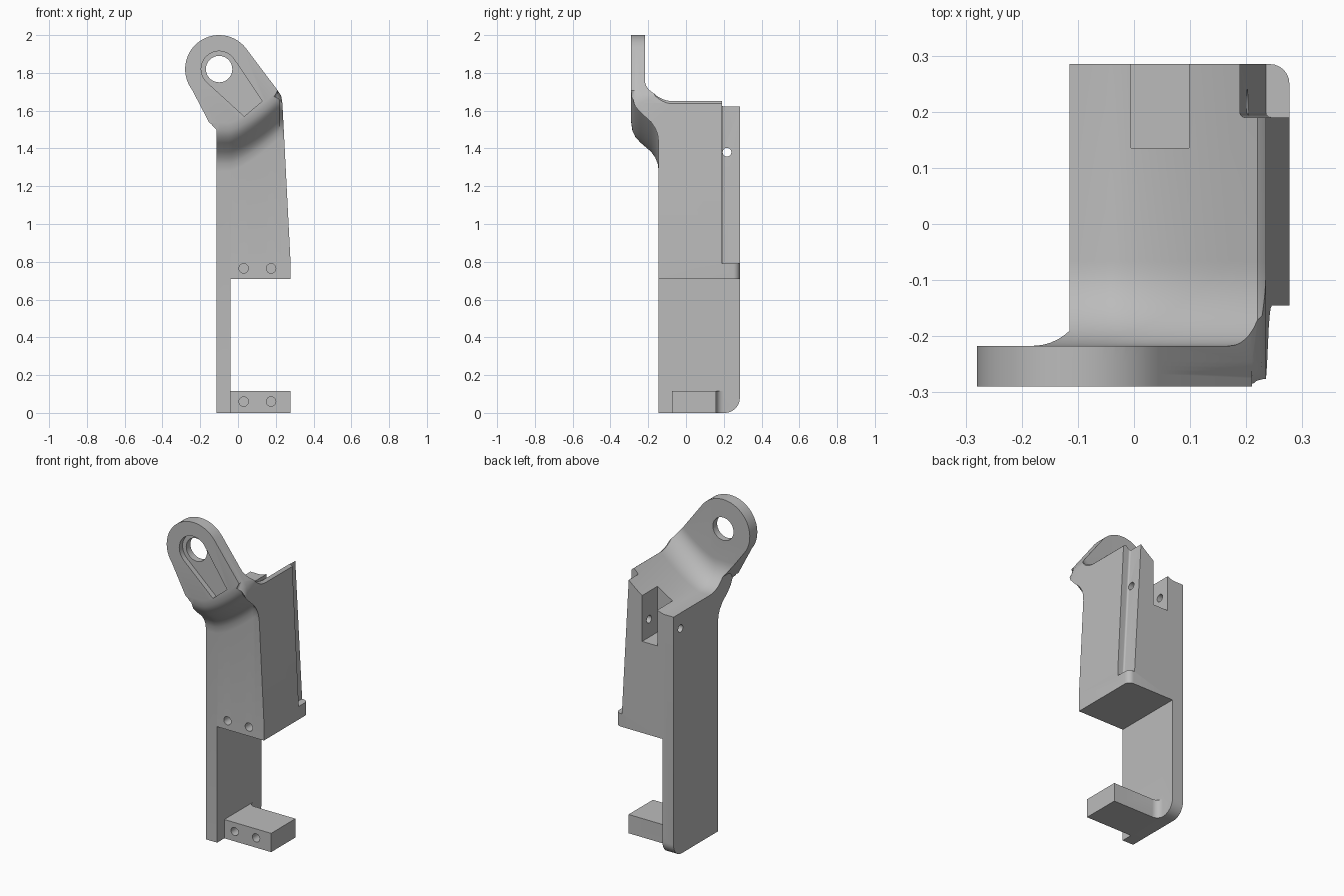
import bpy, bmesh
from math import sin, cos, pi, radians, atan2

cube = bpy.data.objects.get("Cube")
if cube:
    bpy.data.objects.remove(cube, do_unlink=True)

grey = bpy.data.materials.new("matte grey")
grey.use_nodes = True
grey.diffuse_color = (0.5, 0.5, 0.5, 1)
grey.node_tree.nodes["Principled BSDF"].inputs["Base Color"].default_value = (0.5, 0.5, 0.5, 1)


def arc(cx, cz, r, start, end, n):
    return [(cx + r * cos(radians(start + (end - start) * i / n)),
             cz + r * sin(radians(start + (end - start) * i / n))) for i in range(n + 1)]


def finish(name, bm):
    bmesh.ops.recalc_face_normals(bm, faces=bm.faces[:])
    mesh = bpy.data.meshes.new(name)
    bm.to_mesh(mesh)
    bm.free()
    mesh.materials.append(grey)
    ob = bpy.data.objects.new(name, mesh)
    bpy.context.collection.objects.link(ob)
    return ob


def loft(bm, rings):
    """Join closed rings of points and cap both ends."""
    rows = [[bm.verts.new(p) for p in ring] for ring in rings]
    n = len(rows[0])
    for a, b in zip(rows, rows[1:]):
        for i in range(n):
            bm.faces.new((a[i], a[(i + 1) % n], b[(i + 1) % n], b[i]))
    bm.faces.new(rows[0])
    bm.faces.new(rows[-1])


def prism(name, pts, lo, hi, axis="y", bevels=()):
    """Extrude an outline; each bevel is (rule on edge ends, width)."""
    place = (lambda p, d: (p[0], d, p[1])) if axis == "y" else (lambda p, d: (d, p[0], p[1]))
    bm = bmesh.new()
    loft(bm, [[place(p, d) for p in pts] for d in (lo, hi)])
    for rule, width in bevels:
        edges = [e for e in bm.edges if all(rule(v.co) for v in e.verts)]
        bmesh.ops.bevel(bm, geom=edges, offset=width, segments=6, profile=0.5, affect="EDGES")
    return finish(name, bm)


def box(name, x, y, z, bevels=()):
    pts = [(x[0], z[0]), (x[1], z[0]), (x[1], z[1]), (x[0], z[1])]
    return prism(name, pts, y[0], y[1], "y", bevels)


def disc(cx, cz, r):
    return arc(cx, cz, r, 0, 360, 32)[:-1]


def combine(ob, tool, operation):
    mod = ob.modifiers.new(operation, "BOOLEAN")
    mod.operation, mod.solver, mod.object = operation, "EXACT", tool
    bpy.context.view_layer.objects.active = ob
    bpy.ops.object.modifier_apply(modifier=mod.name)
    bpy.data.objects.remove(tool, do_unlink=True)


# Front silhouette: tilted arm with a round eye above the tapered body
EYE = (-0.1, 1.82)
tilt = math_tilt = 180 + 36.87
outline = [(-0.115, -0.1), (0.277, -0.1), (0.277, 0.82), (0.235, 1.64), (0.228, 1.68), (0.21, 1.707)]
outline += arc(*EYE, 0.18, 36.87, 216.87, 28) + [(-0.115, 1.54)]
bracket = prism("bracket", outline, -0.29, 0.285, "y", [
    (lambda c: c.y < -0.28 and c.z > -0.05 or c.y < -0.28 and c.x > 0.27 and c.z > 0.5, 0.045),
    (lambda c: c.y > 0.28 and c.x > 0.27, 0.035)])

# Side profile swept across the width; its upper part climbs toward +x
front = [(-0.145, 0), (-0.145, 1.28), (-0.15, 1.32), (-0.162, 1.35), (-0.185, 1.383),
         (-0.24, 1.43), (-0.268, 1.46), (-0.284, 1.495), (-0.292, 1.55), (-0.32, 1.7), (-0.32, 2.2)]
saddle = [(-0.217, 2.2)] + arc(-0.067, 1.625, 0.15, 180, 270, 12)
heel = [(0.33, 1.475), (0.33, 0.13)] + arc(0.205, 0.08, 0.08, 0, -90, 10)
profile = front + saddle + heel


def climb(x):
    t = min(max((x + 0.05) / 0.27, 0), 1)
    return 0.175 * t ** 1.4 - max(0, x - 0.222)


stations = [-0.4, -0.1] + [-0.05 + 0.018 * i for i in range(16)] + [0.228, 0.24, 0.4]
bm = bmesh.new()
loft(bm, [[(x, y, z + (climb(x) if z > 1.1 else 0)) for y, z in profile] for x in stations])
combine(bracket, finish("side_profile", bm), "INTERSECT")

# Opening between body and foot, and the spaces around the foot
cutters = [
    box("gap", (-0.04, 0.5), (-0.5, 0.5), (0.115, 0.71)),
    box("foot_front", (-0.04, 0.5), (-0.5, -0.075), (-0.2, 0.3)),
    box("foot_back", (-0.04, 0.5), (0.16, 0.5), (-0.2, 0.3),
        [(lambda c: c.x < 0 and c.y < 0.2, 0.04)]),
    # Pin pocket in the back and the cross hole through it
    box("pocket", (-0.005, 0.098), (0.135, 0.5), (1.27, 1.9)),
    prism("cross_hole", disc(0.217, 1.38, 0.023), -0.5, 0.5, "x"),
    # Tapered rail recess along the back corner
    prism("rail_recess", [(0.235, 0.79), (0.5, 0.79), (0.5, 1.9), (0.173, 1.9)], 0.19, 0.5, "y",
          [(lambda c: c.x < 0.24 and c.y < 0.2, 0.01)]),
    # Recessed slot around the eye, and the eye itself
    prism("slot", arc(*EYE, 0.095, 36.87, 225, 20) + [(0.033, 1.57), (0.128, 1.65)], -0.4, -0.258),
    prism("eye", disc(*EYE, 0.07), -0.5, -0.1),
]
# Screw holes in the front of the body and foot
for x in (0.03, 0.175):
    for z, y in ((0.765, -0.145), (0.06, -0.075)):
        cutters.append(prism("screw_hole", disc(x, z, 0.025), y - 0.05, y + 0.1))
for cutter in cutters:
    combine(bracket, cutter, "DIFFERENCE")

bpy.ops.object.select_all(action="DESELECT")
bracket.select_set(True)
bpy.context.view_layer.objects.active = bracket
bpy.ops.object.shade_smooth_by_angle(angle=radians(32))
